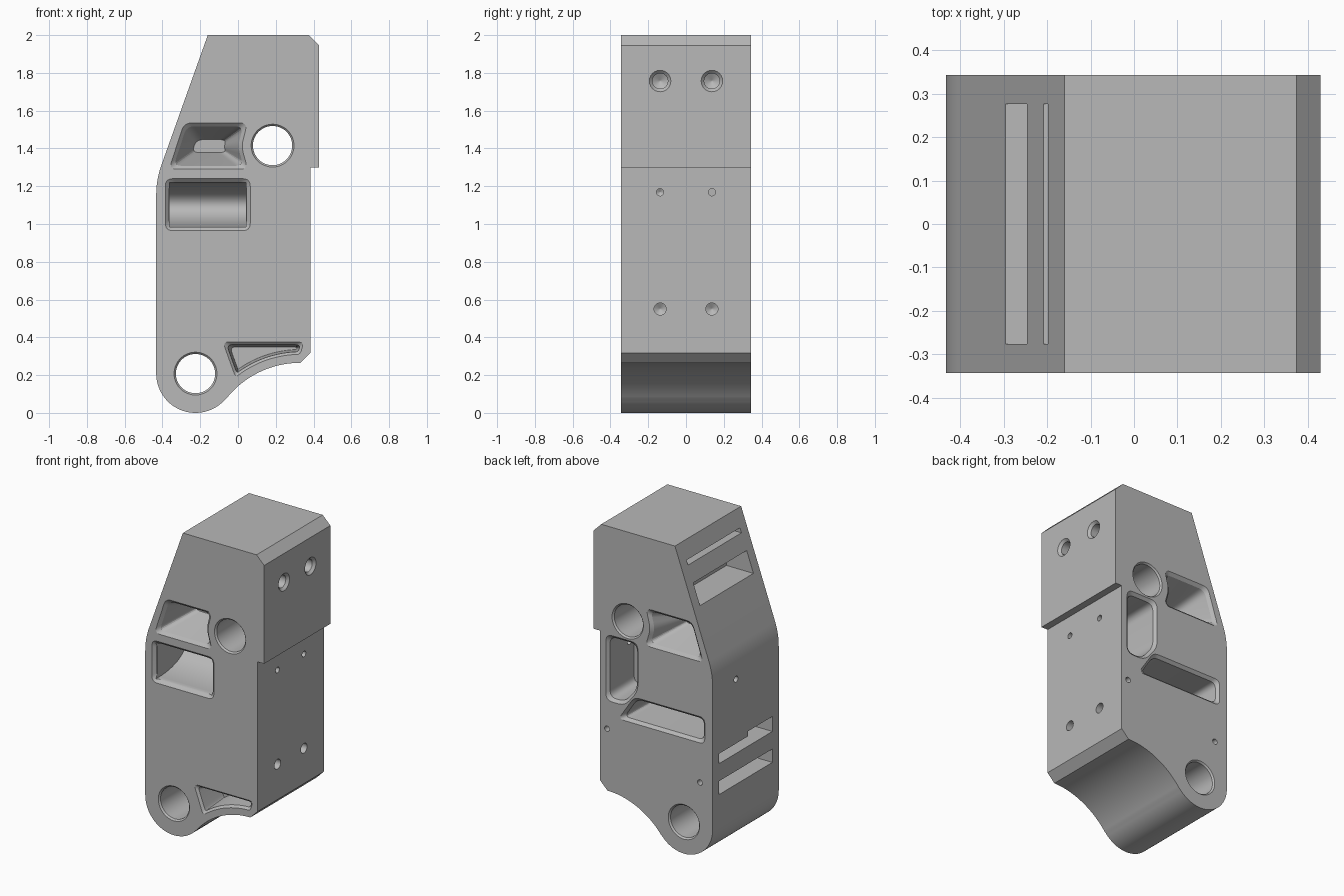
import bpy, bmesh, math
from mathutils import Vector

cube = bpy.data.objects.get("Cube")
if cube:
    bpy.data.objects.remove(cube, do_unlink=True)

HALF = 0.343          # half thickness of the bracket
SIDE = 0.383          # lower mounting face
STEP = 0.43           # upper mounting face
SLOT = 0.277          # half length of the slots

grey = bpy.data.materials.new("machined_grey")
grey.use_nodes = True
colour = (0.48, 0.48, 0.48, 1)
grey.diffuse_color = colour
grey.node_tree.nodes["Principled BSDF"].inputs["Base Color"].default_value = colour


def arc(cx, cz, r, a, b, n):
    angles = [math.radians(a + (b - a) * i / n) for i in range(n + 1)]
    return [(cx + r * math.cos(t), cz + r * math.sin(t)) for t in angles]


def circle(cx, cz, r, n=48):
    return arc(cx, cz, r, 0, 360, n)[:-1]


def inset(pts, d):
    """Move every edge of a counter-clockwise outline inwards by d."""
    out = []
    for i, p in enumerate(pts):
        p, a, b = Vector(p), Vector(pts[i - 1]), Vector(pts[(i + 1) % len(pts)])
        e, f = (p - a).normalized(), (b - p).normalized()
        n, m = Vector((-e.y, e.x)), Vector((-f.y, f.x))
        out.append(tuple(p + (n + m) * d / (1 + n.dot(m))))
    return out


def rounded(pts, r, n=6):
    """Round every corner of an outline."""
    out = []
    for i, p in enumerate(pts):
        p, a, b = Vector(p), Vector(pts[i - 1]), Vector(pts[(i + 1) % len(pts)])
        s = p + (a - p) * min(r / (a - p).length, 0.45)
        e = p + (b - p) * min(r / (b - p).length, 0.45)
        for k in range(n + 1):
            t = k / n
            out.append(tuple(s * (1 - t) ** 2 + p * 2 * t * (1 - t) + e * t * t))
    return out


def loft(name, rings):
    """Closed solid skinned through rings of 3D points."""
    bm = bmesh.new()
    loops = [[bm.verts.new(p) for p in ring] for ring in rings]
    for lo, hi in zip(loops, loops[1:]):
        for i in range(len(lo)):
            bm.faces.new((lo[i - 1], lo[i], hi[i], hi[i - 1]))
    bm.faces.new(loops[0])
    bm.faces.new(loops[-1])
    bmesh.ops.recalc_face_normals(bm, faces=bm.faces)
    mesh = bpy.data.meshes.new(name)
    bm.to_mesh(mesh)
    bm.free()
    mesh.materials.append(grey)
    ob = bpy.data.objects.new(name, mesh)
    bpy.context.collection.objects.link(ob)
    return ob


def along_y(pts, y):
    return [(x, y, z) for x, z in pts]


cutters = []


def cut(name, rings):
    ob = loft(name, rings)
    ob.hide_render = True
    cutters.append(ob)


def box(name, x, y, z):
    ring = [(x[0], z[0]), (x[1], z[0]), (x[1], z[1]), (x[0], z[1])]
    cut(name, [along_y(ring, y[0]), along_y(ring, y[1])])


def pocket(name, pts, face, depth, draft, r=0.04, lip=0.018):
    """Chamfered, drafted pocket sunk from the front (-1) or back (1) face."""
    steps = [(-0.01, -0.01), (lip, lip), (depth, draft)]
    cut(name, [along_y(rounded(inset(pts, i), r), face * (HALF - d)) for d, i in steps])


def drill_x(name, face, y, z, steps):
    """Hole drilled inwards from a side face; steps are (depth, radius)."""
    s = math.copysign(1, face)
    cut(name, [[(face - s * d, a, b) for a, b in circle(y, z, r, 24)] for d, r in steps])


# main body: stepped top, sloped shoulder, rounded foot and concave underside
shoulder = rounded([(-0.433, 0.7), (-0.433, 1.235), (-0.16, 2)], 0.08, 8)[9:18]
profile = [(-0.16, 2), (0.375, 2), (STEP, 1.945), (STEP, 1.3), (SIDE, 1.3),
           (SIDE, 0.318), (0.33, 0.265)]
profile += arc(0.33, -0.235, 0.5, 90, 141.4, 32)[1:]
profile += arc(-0.225, 0.208, 0.208, -38.6, -180, 40)[1:]
profile += shoulder
body = loft("bracket_body", [along_y(profile, -HALF), along_y(profile, HALF)])

# chamfered pivot bores through the full thickness
for x, z in ((-0.225, 0.208), (0.183, 1.415)):
    bore = [(-HALF - 0.01, 0.123), (-HALF + 0.01, 0.104),
            (HALF - 0.01, 0.104), (HALF + 0.01, 0.123)]
    cut("pivot_bore", [along_y(circle(x, z, r), y) for y, r in bore])

# tapered pockets beside the upper bore, on both faces
wedge = [(-0.365, 1.29), (0.052, 1.29), (0.018, 1.41), (0.05, 1.535), (-0.285, 1.535)]
for face in (-1, 1):
    pocket("upper_pocket", wedge, face, 0.25, 0.088)

# front scoop with a curved back
window = [(-0.385, 0.965), (0.065, 0.965), (0.065, 1.24), (-0.385, 1.24)]
pocket("scoop_lip", window, -1, 0.025, 0.02)
scoop = [(-HALF, 0.985), (-HALF, 1.22)]
scoop += [(-HALF + 0.05 + 0.27 * math.sin(t), 1.1025 + 0.1175 * math.cos(t))
          for t in [math.pi * i / 32 for i in range(33)]]
cut("scoop", [[(x, y, z) for y, z in scoop] for x in (-0.363, 0.043)])

# front pocket following the concave underside
sickle = arc(0.33, -0.235, 0.545, 129, 90, 10) + [(0.348, 0.375), (-0.08, 0.375)]
pocket("lower_pocket", sickle, -1, 0.2, 0.026, 0.03, 0.014)

# back pockets
pocket("back_long_pocket", [(-0.377, 0.757), (0.25, 0.757), (0.135, 0.93), (-0.377, 0.93)],
       1, 0.25, 0.03)
pocket("back_tall_pocket", [(0.108, 0.975), (0.205, 0.855), (0.342, 0.855),
                            (0.342, 1.29), (0.108, 1.29)], 1, 0.25, 0.03, 0.05)

# small dowel holes in the back
for x, z in ((0.333, 0.67), (-0.341, 0.497)):
    cut("dowel_hole", [along_y(circle(x, z, 0.018, 20), y) for y in (HALF + 0.01, HALF - 0.12)])

# horizontal slots in the sloped and vertical left-hand faces
for name, x, y, z in (("shoulder_slot", (-0.6, -0.1), SLOT, (1.62, 1.757)),
                      ("shoulder_narrow_slot", (-0.6, -0.06), SLOT, (1.863, 1.893)),
                      ("side_slot", (-0.6, -0.25), SLOT, (0.62, 0.685)),
                      ("side_wide_slot", (-0.6, -0.25), SLOT, (0.417, 0.505)),
                      ("side_slot_notch", (-0.6, -0.25), -0.025, (0.65, 0.718))):
    box(name, x, (-SLOT, y), z)
drill_x("side_port", -0.433, 0.1, 1.107, [(-0.02, 0.02), (0.05, 0.02)])

# bolt holes in the mounting faces, in mirrored pairs with drill points
for y in (-0.137, 0.137):
    drill_x("bolt_hole", STEP, y, 1.757,
            [(-0.01, 0.067), (0.016, 0.041), (0.3, 0.041), (0.322, 0.003)])
    drill_x("pin_hole", SIDE, y, 1.168, [(-0.02, 0.019), (0.12, 0.019), (0.13, 0.002)])
    drill_x("screw_hole", SIDE, y, 0.55, [(-0.02, 0.032), (0.16, 0.032), (0.178, 0.003)])

# carve the body and discard the cutters
for c in cutters:
    mod = body.modifiers.new(c.name, "BOOLEAN")
    mod.operation = "DIFFERENCE"
    mod.solver = "EXACT"
    mod.object = c
bpy.context.view_layer.update()
carved = bpy.data.meshes.new_from_object(
    body.evaluated_get(bpy.context.evaluated_depsgraph_get()))
body.modifiers.clear()
body.data = carved
for c in cutters:
    bpy.data.objects.remove(c, do_unlink=True)

bpy.ops.object.select_all(action="DESELECT")
body.select_set(True)
bpy.context.view_layer.objects.active = body
bpy.ops.object.shade_smooth_by_angle(angle=math.radians(20))
